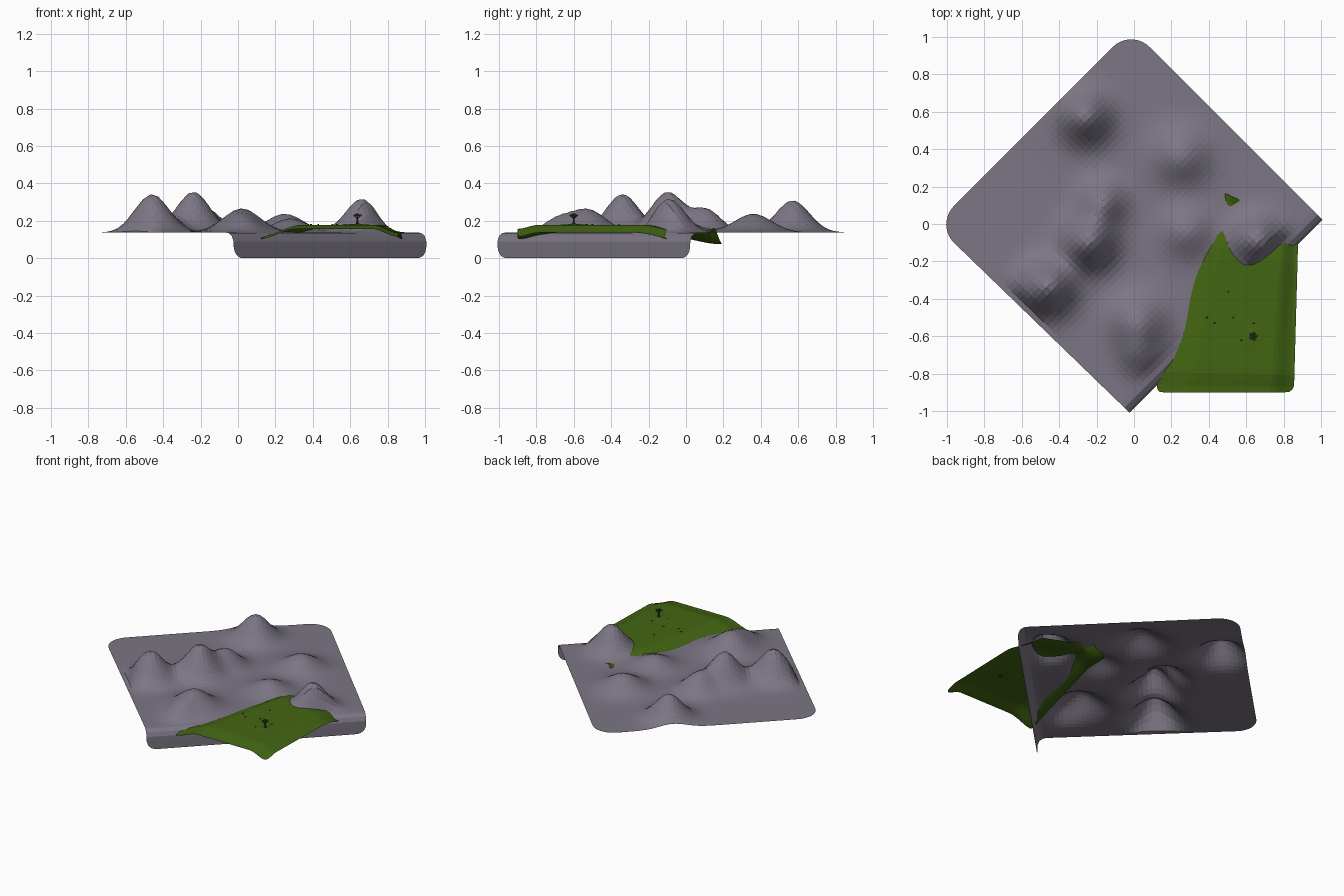
import bpy, bmesh, math, random
from mathutils import Vector, Matrix

if "Cube" in bpy.data.objects:
    bpy.data.objects.remove(bpy.data.objects["Cube"])

random.seed(4)


def material(name, rgb):
    m = bpy.data.materials.new(name)
    m.diffuse_color = (*rgb, 1)
    m.use_nodes = True
    m.node_tree.nodes["Principled BSDF"].inputs["Base Color"].default_value = m.diffuse_color
    return m


ROCK = material("grey rock", (0.20, 0.18, 0.23))
GRASS = material("grass green", (0.055, 0.13, 0.006))
LEAF = material("dark leaf", (0.03, 0.06, 0.012))
BARK = material("dark bark", (0.045, 0.035, 0.02))


def finish(bm, name, mat, smooth=False):
    me = bpy.data.meshes.new(name)
    bm.to_mesh(me)
    bm.free()
    me.materials.append(mat)
    for p in me.polygons:
        p.use_smooth = smooth
    ob = bpy.data.objects.new(name, me)
    bpy.context.collection.objects.link(ob)
    return ob


def sheet(name, mat, n, func):
    """Open grid surface: func maps u, v in 0..1 to a point."""
    bm = bmesh.new()
    g = [[bm.verts.new(func(i / n, j / n)) for j in range(n + 1)] for i in range(n + 1)]
    for i in range(n):
        for j in range(n):
            bm.faces.new((g[i][j], g[i + 1][j], g[i + 1][j + 1], g[i][j + 1]))
    bmesh.ops.recalc_face_normals(bm, faces=bm.faces)
    if sum(f.normal.z for f in bm.faces) < 0:
        bmesh.ops.reverse_faces(bm, faces=bm.faces)
    return finish(bm, name, mat)


def round_corner(a, b, w, h, r):
    """Pull the corners of a w x h rectangle (centred) onto arcs of radius r."""
    cx, cy = abs(a) - (w / 2 - r), abs(b) - (h / 2 - r)
    if cx > 0 and cy > 0:
        k = max(cx, cy) / math.hypot(cx, cy)
        a = math.copysign(w / 2 - r + cx * k, a)
        b = math.copysign(h / 2 - r + cy * k, b)
    return a, b


def smooth(t):
    t = min(max(t, 0), 1)
    return t * t * (3 - 2 * t)


# mountains: x, y, height above the plain, spread
PEAKS = [(-0.46, -0.34, 0.205, 0.09), (-0.24, -0.10, 0.215, 0.09),
         (-0.17, 0.11, 0.12, 0.08), (0.02, -0.53, 0.125, 0.10),
         (0.02, -0.70, 0.055, 0.07), (0.66, -0.09, 0.18, 0.085),
         (0.25, 0.36, 0.10, 0.10), (-0.26, 0.57, 0.172, 0.09),
         (0.28, -0.04, 0.075, 0.09)]
TOP, BEND = 0.137, 0.055
BACK, LIP = 1.06 / math.sqrt(2), 0.985 / math.sqrt(2)
FLAT = BACK + LIP - BEND
ARC = BEND * math.pi / 2
LENGTH = FLAT + ARC + TOP - BEND
WIDTH = 2.06 / math.sqrt(2)


def terrain(u, v):
    a, b = (u - 0.5) * WIDTH, (v - 0.5) * LENGTH
    a, b = round_corner(a, b, WIDTH, LENGTH, 0.14 if b < 0 else 0.065)
    s = b + LENGTH / 2
    if a < 0:
        a *= 1 + 0.035 * (1 - v)
    # flat plain, then quarter bend, then vertical lip
    if s < FLAT:
        q, z = s, TOP
    elif s < FLAT + ARC:
        t = (s - FLAT) / BEND
        q, z = FLAT + BEND * math.sin(t), TOP - BEND * (1 - math.cos(t))
    else:
        q, z = FLAT + BEND, TOP - BEND - (s - FLAT - ARC)
    q -= BACK
    x, y = (a + q) / math.sqrt(2), (a - q) / math.sqrt(2)
    hill = sum(h * math.exp(-((x - px) ** 2 + (y - py) ** 2) / (2 * w * w))
               for px, py, h, w in PEAKS)
    edge = min(smooth((FLAT + 0.02 - s) / 0.09), smooth((WIDTH / 2 - abs(a)) / 0.06))
    return (x, y, z + hill * edge)


sheet("mountain_sheet", ROCK, 52, terrain)

# grass meadow: a domed patch that dips under the mountains
CORNERS = [Vector(c) for c in ((0.11, -0.90), (0.855, -0.90), (0.88, 0.0), (0.40, 0.20))]


def meadow(u, v):
    a, b = round_corner(u - 0.5, v - 0.5, 1, 1, 0.05)
    u, v = a + 0.5, b + 0.5
    lo = CORNERS[0].lerp(CORNERS[1], u)
    hi = CORNERS[3].lerp(CORNERS[2], u)
    p = lo.lerp(hi, v)
    z = 0.178
    z -= 0.055 * (1 - smooth(u / 0.27))
    z -= 0.042 * (1 - smooth((1 - u) / 0.18))
    z -= 0.022 * (1 - smooth(v / 0.12))
    z -= 0.050 * (1 - smooth((1 - v) / 0.3))
    z += 0.035 * math.exp(-((p.x - 0.52) ** 2 + (p.y - 0.16) ** 2) / (2 * 0.04 ** 2))
    z += 0.006 * math.exp(-((p.x - 0.63) ** 2 + (p.y + 0.6) ** 2) / (2 * 0.03 ** 2))
    return (p.x, p.y, z)


sheet("grass_meadow", GRASS, 30, meadow)


# small tree: tapered trunk, roots and branches
def limb(bm, p, q, r1, r2):
    p, q = Vector(p), Vector(q)
    d = q - p
    m = Matrix.Translation((p + q) / 2) @ d.to_track_quat('Z', 'Y').to_matrix().to_4x4()
    bmesh.ops.create_cone(bm, cap_ends=True, segments=7, radius1=r1, radius2=r2,
                          depth=d.length, matrix=m)


tx, ty, tz = 0.637, -0.60, 0.178
bm = bmesh.new()
limb(bm, (tx, ty, tz), (tx + 0.002, ty, tz + 0.018), 0.010, 0.005)
limb(bm, (tx + 0.002, ty, tz + 0.016), (tx, ty, tz + 0.042), 0.005, 0.004)
for k in range(5):
    a = k * math.tau / 5
    c, s = math.cos(a), math.sin(a)
    limb(bm, (tx, ty, tz + 0.008), (tx + 0.02 * c, ty + 0.02 * s, tz), 0.004, 0.001)
    limb(bm, (tx, ty, tz + 0.032), (tx + 0.017 * c, ty + 0.017 * s, tz + 0.048), 0.003, 0.001)
finish(bm, "tree_trunk", BARK)

# flat leaf clumps on the branches
bm = bmesh.new()
for k in range(6):
    a = k * math.tau / 5
    r = 0.015 if k < 5 else 0
    m = Matrix.Translation((tx + r * math.cos(a), ty + r * math.sin(a),
                            tz + (0.050 if k < 5 else 0.056)))
    bmesh.ops.create_icosphere(bm, subdivisions=1, radius=0.010,
                               matrix=m @ Matrix.Diagonal((1, 1, 0.7, 1)))
finish(bm, "tree_leaves", LEAF)

# tiny tufts scattered on the meadow
bm = bmesh.new()
for x, y in ((0.505, -0.36), (0.39, -0.50), (0.43, -0.53), (0.53, -0.50),
             (0.64, -0.53), (0.575, -0.62)):
    m = Matrix.Translation((x, y, 0.179)) @ Matrix.Rotation(random.uniform(0, 3), 4, 'Z')
    bmesh.ops.create_icosphere(bm, subdivisions=1, radius=0.007,
                               matrix=m @ Matrix.Diagonal((1, 0.7, 0.6, 1)))
finish(bm, "meadow_tufts", LEAF)
